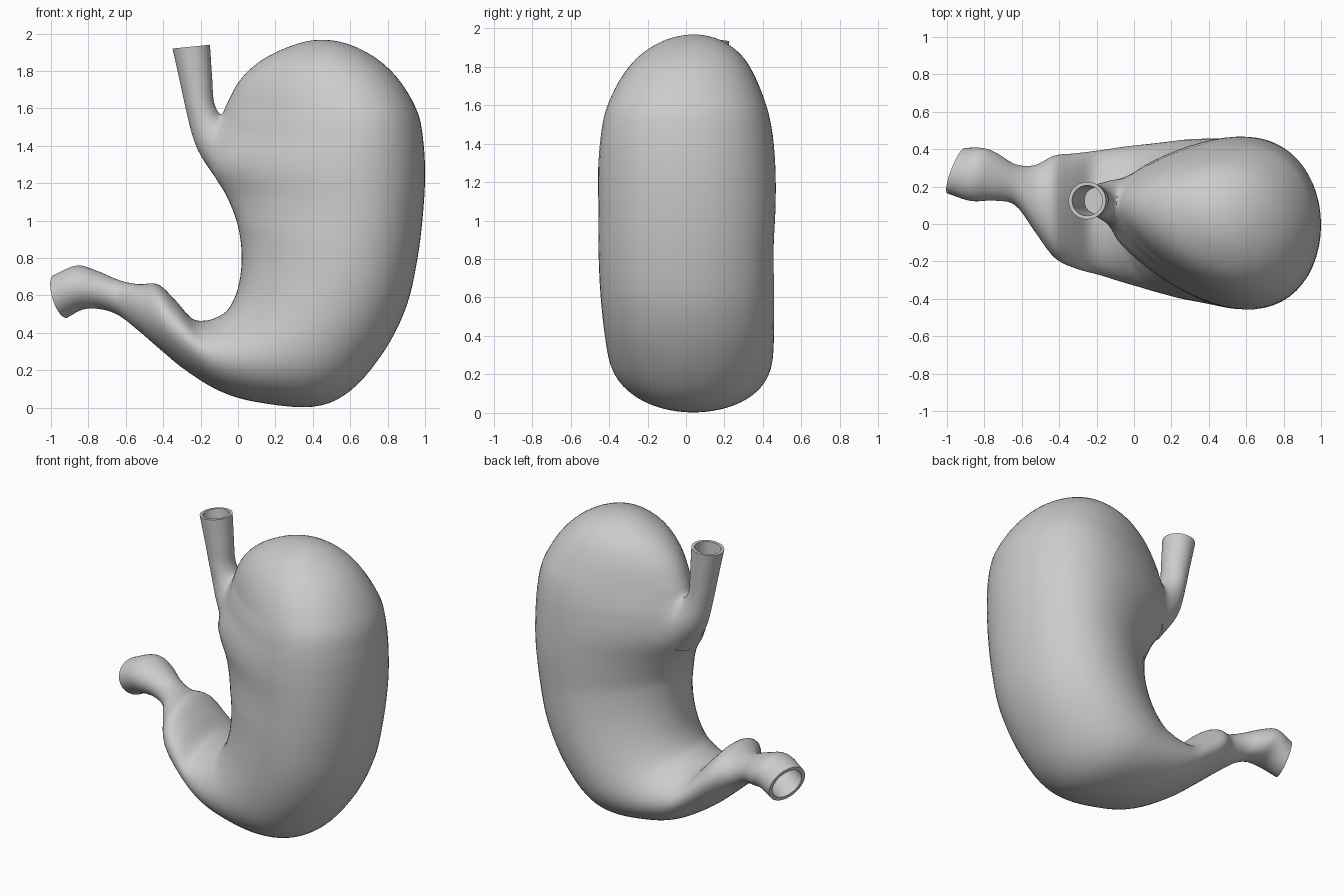
import bpy, bmesh, math
from mathutils import Vector

SIDES = 64
STEPS = 5
BORE = 0.81

cube = bpy.data.objects.get("Cube")
if cube:
    bpy.data.objects.remove(cube, do_unlink=True)

# Matte grey tissue
tissue = bpy.data.materials.new("tissue grey")
tissue.use_nodes = True
tissue.diffuse_color = (0.6, 0.6, 0.6, 1)
tissue.node_tree.nodes["Principled BSDF"].inputs["Base Color"].default_value = (0.6, 0.6, 0.6, 1)

# Each section: inner edge x, z, outer edge x, z, centre y, half width in y
STOMACH = [
    (.45, 1.967, .45, 1.967, .04, 0), (.30, 1.94, .60, 1.94, .03, .14),
    (.13, 1.86, .75, 1.86, .015, .265), (.01, 1.75, .87, 1.74, 0, .35),
    (-.07, 1.6, .96, 1.58, -.01, .415), (-.12, 1.47, .99, 1.43, -.01, .445),
    (-.16, 1.31, 1, 1.25, -.005, .46), (-.06, 1.13, .99, 1.05, 0, .463),
    (0, .97, .96, .8, 0, .46), (.02, .8, .9, .54, .005, .457),
    (0, .64, .78, .3, .015, .448), (-.05, .53, .6, .09, .025, .43),
    (-.11, .485, .4, .005, .035, .4), (-.18, .465, .1, .03, .05, .365),
    (-.25, .48, -.1, .09, .06, .335), (-.34, .58, -.28, .2, .07, .308),
    (-.43, .66, -.42, .315, .093, .273), (-.53, .66, -.53, .41, .137, .178),
    (-.63, .68, -.64, .495, .21, .11), (-.75, .73, -.74, .527, .255, .13),
    (-.86, .76, -.83, .525, .265, .142), (-.98, .71, -.92, .48, .285, .122)]

GULLET = [
    (-.1, 1.2, .2, 1.38, .1, .15), (-.205, 1.35, .02, 1.48, .115, .125),
    (-.25, 1.47, -.08, 1.545, .125, .095), (-.28, 1.6, -.127, 1.63, .125, .086),
    (-.31, 1.74, -.138, 1.76, .125, .09), (-.35, 1.92, -.15, 1.94, .125, .1)]


def fade(u, start, end):
    """1 before start, falling to 0 at end."""
    return min(1, max(0, (end - u) / (end - start)))


def spline(rows, first):
    """Catmull-Rom interpolation through whole sections."""
    last = [2 * a - b for a, b in zip(rows[-1], rows[-2])]
    p = [first] + rows + [last]
    out = []
    for i in range(1, len(p) - 2):
        for s in range(STEPS):
            t = s / STEPS
            out.append([b + .5 * t * (c - a + t * (2 * a - 5 * b + 4 * c - d + t * (3 * (b - c) + d - a)))
                        for a, b, c, d in zip(*p[i - 1:i + 3])])
    return out + [rows[-1]]


def ring(sec, egg=0, lean=0, tilt=0):
    """Closed section: egg swells the outer side, lean shifts the inner side in y."""
    xi, zi, xo, zo, yc, h = sec
    pts = []
    for k in range(SIDES):
        a = 2 * math.pi * k / SIDES
        c, s = math.cos(a), math.sin(a)
        dy = h * s * (1 + egg * c) / (1 + .15 * egg)
        pts.append(Vector(((xi + xo) / 2 + (xo - xi) / 2 * c + tilt * dy,
                           yc + dy + lean * (1 - c) ** 2 / 4,
                           (zi + zo) / 2 + (zo - zi) / 2 * c)))
    return pts


def shrink(pts, factor):
    mid = sum(pts, Vector()) / len(pts)
    return [mid + (p - mid) * factor for p in pts]


def loft(name, rings, bore_depth):
    """Skin the rings, then turn back inside the open end to form a bore."""
    rings = rings + [shrink(r, BORE) for r in rings[:-bore_depth:-1]]
    bm = bmesh.new()
    loops = [[bm.verts.new(p) for p in r] for r in rings]
    for a, b in zip(loops, loops[1:]):
        for k in range(SIDES):
            n = (k + 1) % SIDES
            bm.faces.new((a[k], a[n], b[n], b[k]))
    bm.faces.new(loops[0][::-1])
    bm.faces.new(loops[-1])
    bmesh.ops.remove_doubles(bm, verts=bm.verts, dist=1e-5)
    bmesh.ops.recalc_face_normals(bm, faces=bm.faces)
    mesh = bpy.data.meshes.new(name)
    bm.to_mesh(mesh)
    bm.free()
    mesh.materials.append(tissue)
    obj = bpy.data.objects.new(name, mesh)
    bpy.context.collection.objects.link(obj)
    return obj


# Stomach body running down into the outlet tube, rounded over at the top
xi, zi, xo, zo, yc, h = STOMACH[1]
body_rings = []
for i, sec in enumerate(spline(STOMACH, (xo, zo, xi, zi, yc, -h))):
    u = i / STEPS
    egg = .35 * (1 - fade(u, 0, 4)) * fade(u, 6, 12)
    lean = .11 * (1 - fade(u, 0, 4)) * fade(u, 5, 8)
    body_rings.append(ring(sec, egg, lean, .37 * (1 - fade(u, 19, 21))))
stomach = loft("stomach", body_rings, 12)

# Inlet tube, flared where it meets the body
start = [2 * a - b for a, b in zip(GULLET[0], GULLET[1])]
gullet = loft("inlet_tube", [ring(s) for s in spline(GULLET, start)], 12)

# Fuse the two into one skin
union = stomach.modifiers.new("fuse", 'BOOLEAN')
union.operation = 'UNION'
union.solver = 'EXACT'
union.object = gullet
graph = bpy.context.evaluated_depsgraph_get()
fused = bpy.data.meshes.new_from_object(stomach.evaluated_get(graph))
stomach.modifiers.clear()
stomach.data = fused
bpy.data.objects.remove(gullet, do_unlink=True)

# Soften the junction, below the bottom of the bore
joint = Vector((-.1, .12, 1.46))
bm = bmesh.new()
bm.from_mesh(fused)


def joint_verts():
    return [v for v in bm.verts if (v.co - joint).length < .24 and v.co.z < 1.585]


bmesh.ops.remove_doubles(bm, verts=joint_verts(), dist=.007)
near = joint_verts()
for _ in range(10):
    bmesh.ops.smooth_vert(bm, verts=near, factor=.5, use_axis_x=True, use_axis_y=True, use_axis_z=True)
bm.to_mesh(fused)
bm.free()

bpy.context.view_layer.objects.active = stomach
stomach.select_set(True)
bpy.ops.object.shade_smooth_by_angle(angle=math.radians(60))
